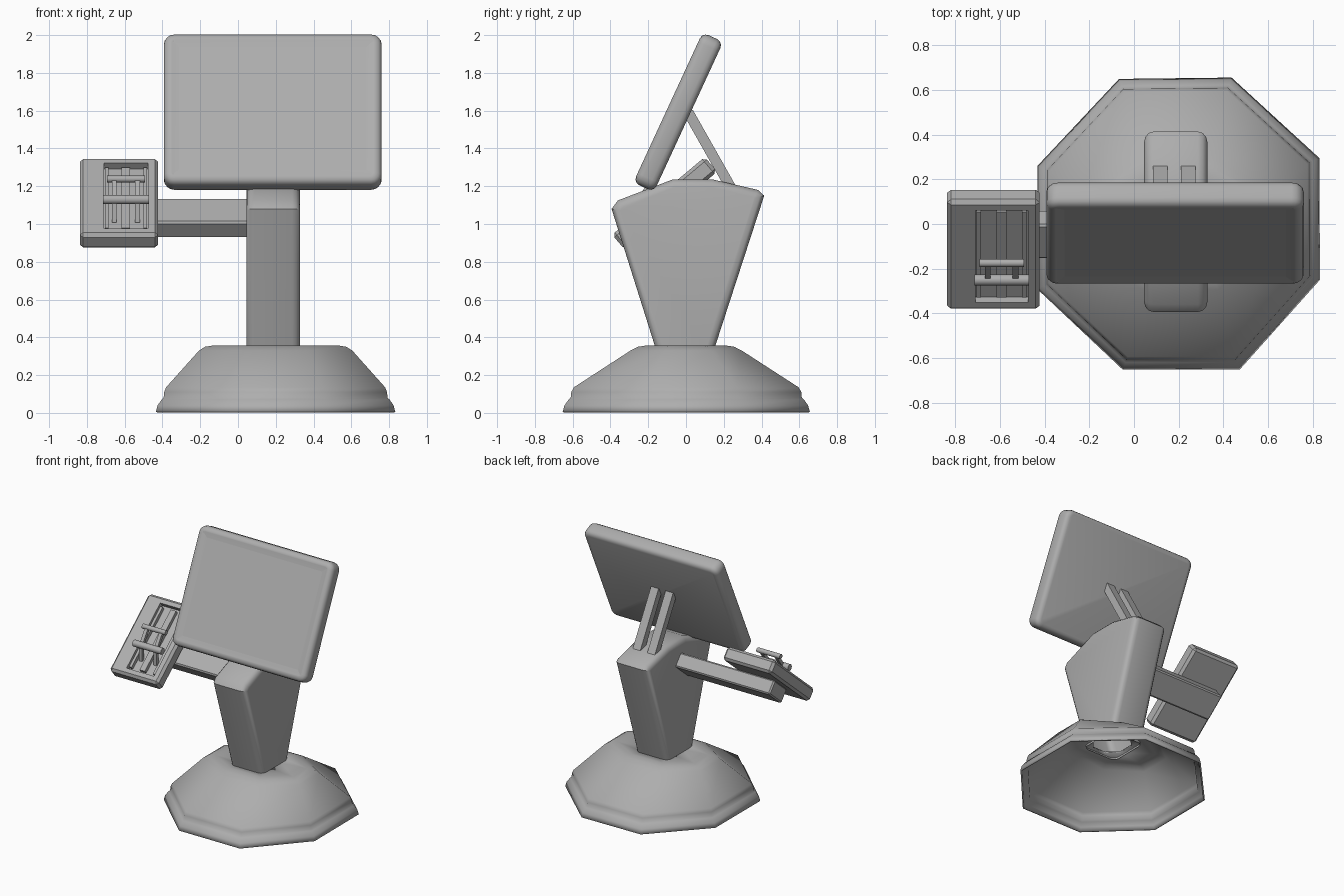
import bpy, bmesh
from math import radians, atan2, hypot, pi
from mathutils import Matrix

if "Cube" in bpy.data.objects:
    bpy.data.objects.remove(bpy.data.objects["Cube"])

grey = bpy.data.materials.new("mid_grey")
grey.diffuse_color = (0.42, 0.42, 0.42, 1)
grey.use_nodes = True
grey.node_tree.nodes["Principled BSDF"].inputs["Base Color"].default_value = grey.diffuse_color


def finish(name, bm, matrix=None, angle=35):
    if matrix:
        bm.transform(matrix)
    mesh = bpy.data.meshes.new(name)
    bm.to_mesh(mesh)
    bm.free()
    mesh.materials.append(grey)
    ob = bpy.data.objects.new(name, mesh)
    bpy.context.collection.objects.link(ob)
    bpy.ops.object.select_all(action='DESELECT')
    bpy.context.view_layer.objects.active = ob
    ob.select_set(True)
    bpy.ops.object.shade_smooth_by_angle(angle=radians(angle))
    return ob


def cube(size):
    bm = bmesh.new()
    bmesh.ops.create_cube(bm, size=1)
    bmesh.ops.scale(bm, vec=size, verts=bm.verts)
    return bm


def tilt(center, deg):
    return Matrix.Translation(center) @ Matrix.Rotation(radians(deg), 4, 'X')


def box(name, matrix, size, offset=(0, 0, 0), bevel=0.0):
    bm = cube(size)
    if bevel:
        bmesh.ops.bevel(bm, geom=bm.edges[:], offset=bevel, segments=1, affect='EDGES')
    return finish(name, bm, matrix @ Matrix.Translation(offset))


def along(bm, axis):
    # edges running along one axis
    return [e for e in bm.edges if all(abs(e.verts[0].co[k] - e.verts[1].co[k]) < 1e-4
                                       for k in range(3) if k != axis)]


# hollow octagonal base: one outline scaled up through a stepped profile
outline = [(-0.067, 0.65), (-0.433, 0.26), (-0.435, -0.29), (-0.05, -0.653),
           (0.473, -0.653), (0.833, -0.25), (0.831, 0.295), (0.437, 0.656)]
profile = [(1, 1, 0.005), (0.985, 0.985, 0.04), (0.95, 0.95, 0.072), (0.935, 0.935, 0.08),
           (0.93, 0.93, 0.11), (0.915, 0.91, 0.135), (0.64, 0.45, 0.33),
           (0.59, 0.39, 0.35), (0.52, 0.32, 0.357), (0.2, 0.21, 0.357)]
bm = bmesh.new()
rings = [[bm.verts.new((0.2 + (x - 0.2) * sx, y * sy, z)) for x, y in outline]
         for sx, sy, z in profile]
for a, b in zip(rings, rings[1:]):
    for i in range(8):
        j = (i + 1) % 8
        bm.faces.new((a[i], a[j], b[j], b[i]))
base = finish("base", bm, angle=58)
shell = base.modifiers.new("shell", 'SOLIDIFY')
shell.thickness = 0.012
shell.offset = -1

# column: side profile extruded across x, rounded corners, open at the bottom
side = [(-0.157, 0.33), (0.147, 0.33), (0.414, 1.15), (0.382, 1.18), (0.14, 1.236),
        (-0.07, 1.236), (-0.36, 1.125), (-0.394, 1.08)]
bm = bmesh.new()
face = bm.faces.new([bm.verts.new((0.045, y, z)) for y, z in side])
ext = bmesh.ops.extrude_face_region(bm, geom=[face])
bmesh.ops.translate(bm, vec=(0.284, 0, 0),
                    verts=[v for v in ext['geom'] if isinstance(v, bmesh.types.BMVert)])
bmesh.ops.recalc_face_normals(bm, faces=bm.faces[:])
cross = set(along(bm, 0))
rim = [e for e in bm.edges if e not in cross
       and (e.verts[0].co.z + e.verts[1].co.z) / 2 > 0.35]
bmesh.ops.bevel(bm, geom=rim, offset=0.042, segments=3, profile=0.5, affect='EDGES')
bmesh.ops.delete(bm, geom=[f for f in bm.faces if f.calc_center_median().z < 0.34],
                 context='FACES')
finish("column", bm)

# display: rounded slab with a very shallow dished screen
bm = cube((1.154, 0.12, 0.875))
bmesh.ops.bevel(bm, geom=along(bm, 1), offset=0.055, segments=4, profile=0.5, affect='EDGES')
rim = [e for e in bm.edges if abs(e.verts[0].co.y - e.verts[1].co.y) < 1e-4]
bmesh.ops.bevel(bm, geom=rim, offset=0.035, segments=3, profile=0.5, affect='EDGES')
bm.normal_update()
front = max((f for f in bm.faces if f.normal.y < -0.9), key=lambda f: f.calc_area())
bmesh.ops.inset_region(bm, faces=[front], thickness=0.008)
bmesh.ops.inset_region(bm, faces=[front], thickness=0.038, depth=-0.01)
bmesh.ops.inset_region(bm, faces=[front], thickness=0.004)
finish("display", bm, tilt((0.184, -0.041, 1.592), -24.8))

# pair of struts holding the display
for i, x in enumerate((0.118, 0.243)):
    box(f"display_strut_{i + 1}", tilt((x, 0.14, 1.365), 29.5), (0.065, 0.055, 0.52))

# side tray tilted toward the user, with its arm below
frame = tilt((-0.63, -0.113, 1.11), 40)
box("side_arm", frame, (0.84, 0.2, 0.11), (0.29, 0, -0.103), 0.01)
tray = box("tray", frame, (0.415, 0.64, 0.102), (0, 0, 0), 0.018)
cutter = box("recess_cutter", frame, (0.235, 0.54, 0.1), (0.037, 0, 0.06))
cutter.hide_render = True
cut = tray.modifiers.new("recess", 'BOOLEAN')
cut.operation = 'DIFFERENCE'
cut.object = cutter
bpy.context.view_layer.objects.active = tray
bpy.ops.object.modifier_apply(modifier=cut.name)
bpy.data.objects.remove(cutter)
tray.data.shade_flat()

# rails along the recess
for name, dx, w in (("left", -0.065, 0.02), ("centre", 0.037, 0.045), ("right", 0.139, 0.02)):
    box(f"rail_{name}", frame, (w, 0.5, 0.035), (dx, 0, 0.02))


# slanted pair of links between two points of the tray's side plane
def links(name, p, q):
    du, dn = q[0] - p[0], q[1] - p[1]
    m = frame @ tilt((0.037, (p[0] + q[0]) / 2, (p[1] + q[1]) / 2), 180 / pi * atan2(dn, du))
    for side_name, x in (("left", -0.062), ("right", 0.062)):
        box(f"{name}_{side_name}", m, (0.026, hypot(du, dn), 0.025), (x, 0, 0))


links("upper_link", (0.035, 0.135), (-0.093, 0.1))
links("lower_link", (-0.093, 0.1), (-0.17, 0.01))

# two cross rollers
for name, u, n, length, r in (("upper", 0.035, 0.138, 0.2, 0.018),
                              ("lower", -0.093, 0.104, 0.245, 0.025)):
    bm = bmesh.new()
    bmesh.ops.create_cone(bm, cap_ends=True, segments=16, radius1=r, radius2=r, depth=length)
    finish(f"roller_{name}", bm, frame @ Matrix.Translation((0.037, u, n))
           @ Matrix.Rotation(pi / 2, 4, 'Y'))
